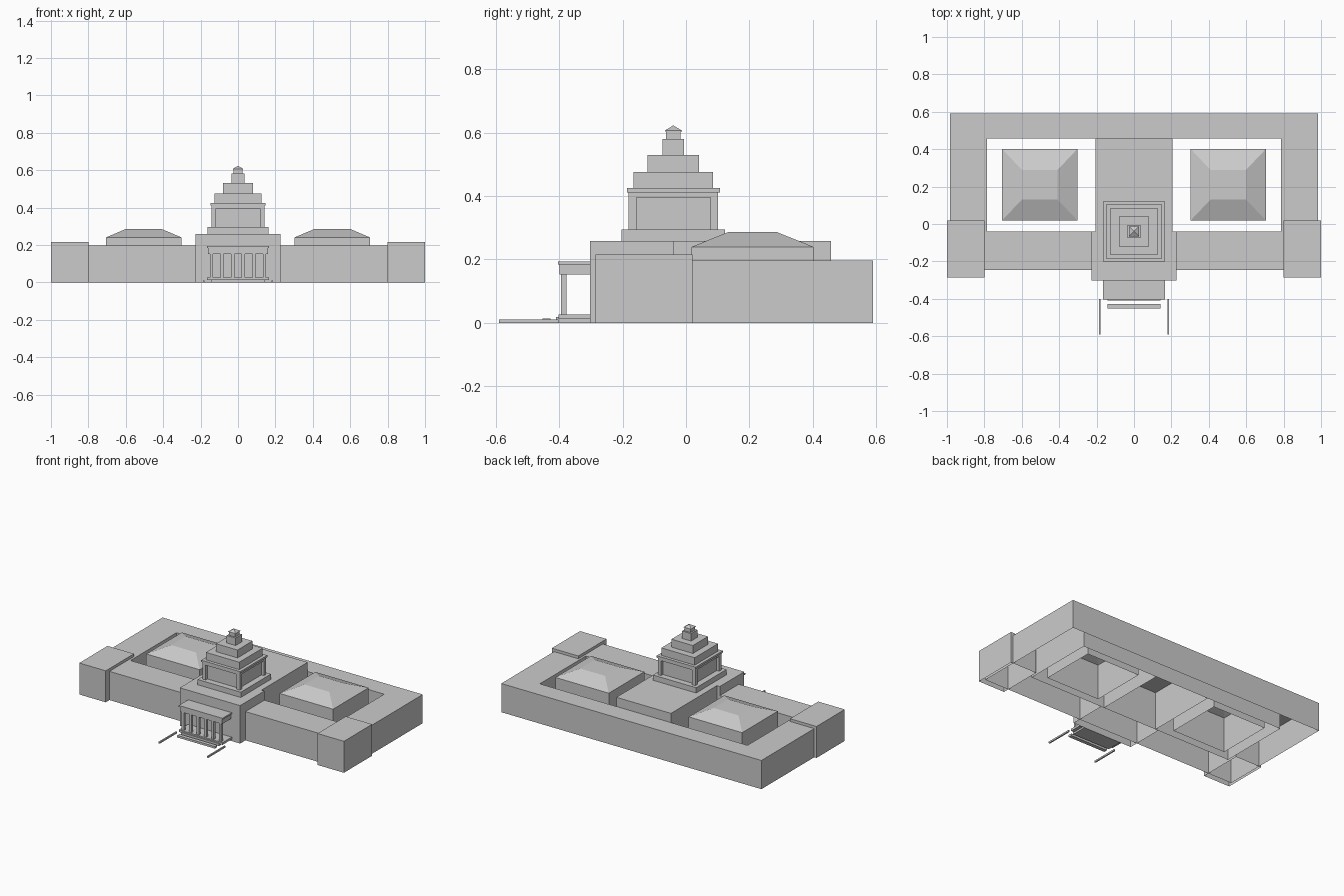
import bpy
import bmesh

cube = bpy.data.objects.get("Cube")
if cube:
    bpy.data.objects.remove(cube, do_unlink=True)

stone = bpy.data.materials.new("light_grey_stone")
stone.use_nodes = True
GREY = (0.6, 0.6, 0.6, 1)
stone.diffuse_color = GREY
stone.node_tree.nodes["Principled BSDF"].inputs["Base Color"].default_value = GREY


def finish(name, bm):
    bmesh.ops.recalc_face_normals(bm, faces=bm.faces)
    mesh = bpy.data.meshes.new(name)
    bm.to_mesh(mesh)
    bm.free()
    mesh.materials.append(stone)
    obj = bpy.data.objects.new(name, mesh)
    bpy.context.collection.objects.link(obj)
    return obj


def rect(bm, x, y, z):
    return [bm.verts.new((a, b, z)) for a, b in
            ((x[0], y[0]), (x[1], y[0]), (x[1], y[1]), (x[0], y[1]))]


def band(bm, low, high):
    for i in range(4):
        j = (i + 1) % 4
        bm.faces.new((low[i], low[j], high[j], high[i]))


def block(name, x, y, z, bottom=False, roof=None):
    """Box, open below unless bottom is set; roof = (inset x, inset y, top z)."""
    bm = bmesh.new()
    low, high = rect(bm, x, y, z[0]), rect(bm, x, y, z[1])
    band(bm, low, high)
    if bottom:
        bm.faces.new(low[::-1])
    if roof:
        ix, iy, top = roof
        cap = rect(bm, (x[0] + ix, x[1] - ix), (y[0] + iy, y[1] - iy), top)
        band(bm, high, cap)
        high = cap
    bm.faces.new(high)
    return finish(name, bm)


def square(name, half, z, bottom=True, roof=None):
    """Tower tier centred on the tower axis."""
    return block(name, (-half, half), (TOWER_Y - half, TOWER_Y + half), z, bottom, roof)


# Wings around the two courtyards
bm = bmesh.new()
outer, inner = ((-0.983, 0.983), (-0.245, 0.59)), ((-0.785, 0.785), (-0.04, 0.457))
out_low, out_high = rect(bm, *outer, 0), rect(bm, *outer, 0.196)
in_low, in_high = rect(bm, *inner, 0), rect(bm, *inner, 0.196)
band(bm, out_low, out_high)
band(bm, in_high, in_low)
band(bm, out_high, in_high)
finish("wings", bm)

# Centre block
block("centre_back_block", (-0.206, 0.206), (-0.04, 0.457), (0, 0.259))
block("centre_front_block", (-0.228, 0.228), (-0.303, -0.04), (0, 0.259))

# Corner pavilions, courtyard halls and stair rails on both sides
for side, s in (("left", 1), ("right", -1)):
    def span(a, b):
        return tuple(sorted((s * a, s * b)))
    block(side + "_corner_pavilion", span(0.8, 1.0), (-0.285, 0.02), (0, 0.215))
    block(side + "_courtyard_hall", span(0.302, 0.706), (0.018, 0.402), (0, 0.24),
          roof=(0.108, 0.114, 0.286))
    block(side + "_stair_rail", span(0.178, 0.187), (-0.59, -0.402), (0, 0.011), True)

# Entrance portico
block("portico_floor", (-0.165, 0.165), (-0.402, -0.303), (0.012, 0.027), True)
block("portico_base", (-0.142, 0.142), (-0.41, -0.303), (0, 0.018), True)
block("lower_step", (-0.142, 0.142), (-0.453, -0.428), (0, 0.014), True)
block("portico_beam", (-0.16, 0.16), (-0.4, -0.303), (0.152, 0.184), True)
block("portico_cornice", (-0.165, 0.165), (-0.404, -0.303), (0.184, 0.194), True)
for i in range(6):
    x = (i - 2.5) * 0.0565
    block(f"portico_column_{i + 1}", (x - 0.0085, x + 0.0085),
          (-0.395, -0.378), (0.027, 0.152), True)

# Stepped tower
TOWER_Y = -0.04
square("tower_base", 0.163, (0.259, 0.295))
square("tower_core", 0.122, (0.295, 0.396))
square("tower_beam", 0.141, (0.396, 0.412))
square("tower_cornice", 0.147, (0.412, 0.425))
for sx in (-1, 1):
    for sy in (-1, 1):
        cx, cy = sx * 0.129, TOWER_Y + sy * 0.129
        block("tower_corner_pier", (cx - 0.012, cx + 0.012),
              (cy - 0.012, cy + 0.012), (0.295, 0.396), True)
square("tower_tier_lower", 0.126, (0.425, 0.476))
square("tower_tier_middle", 0.081, (0.476, 0.53))
square("tower_tier_upper", 0.034, (0.53, 0.581))
square("lantern", 0.023, (0.581, 0.604))
square("lantern_cap", 0.027, (0.604, 0.607), roof=(0.0265, 0.0265, 0.623))
